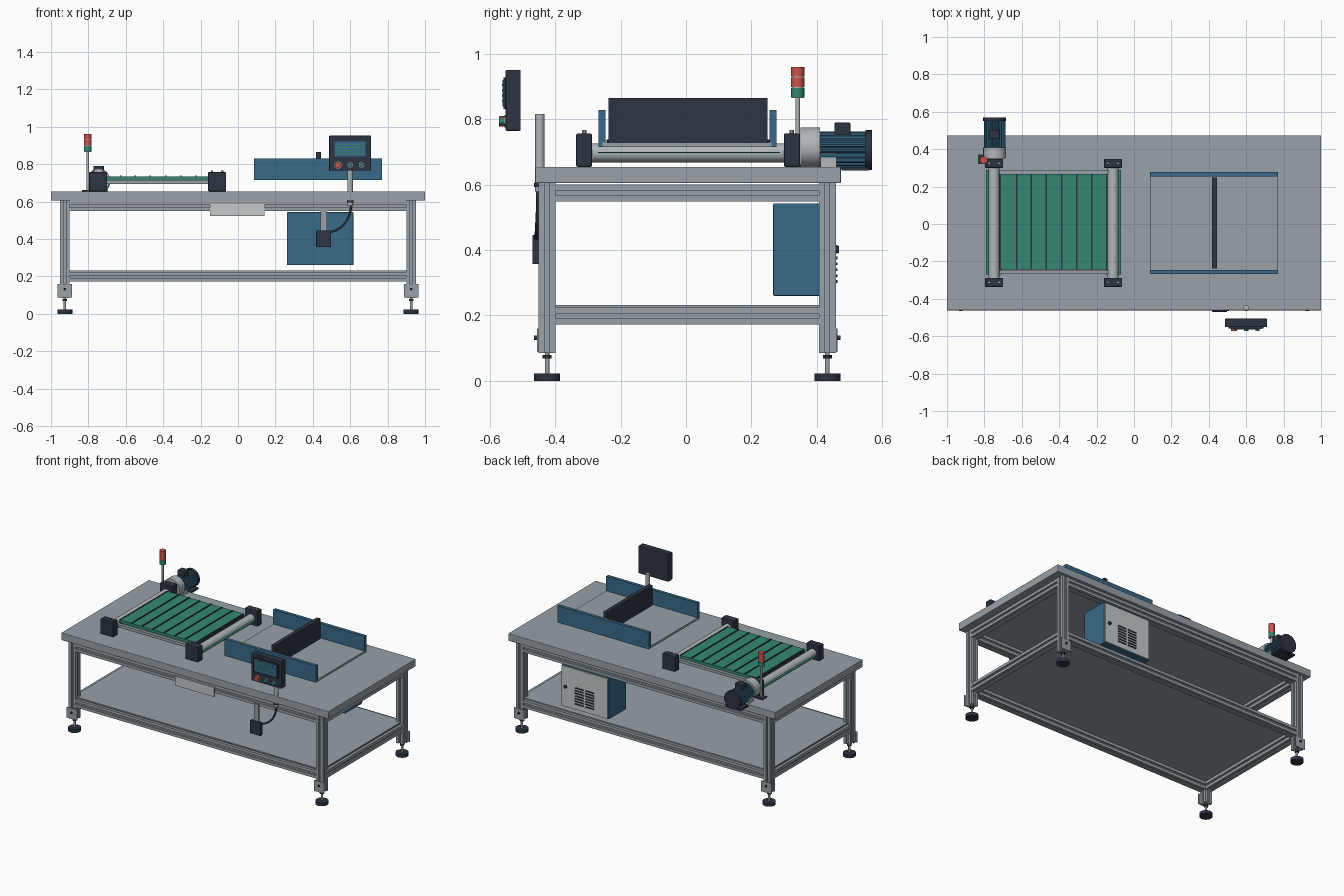
import bpy, bmesh, math
from mathutils import Vector, Matrix

cube = bpy.data.objects.get("Cube")
if cube:
    bpy.data.objects.remove(cube, do_unlink=True)


def material(name, hex_colour):
    def lin(c):
        return c / 12.92 if c <= 0.04045 else ((c + 0.055) / 1.055) ** 2.4
    col = [lin(int(hex_colour[i:i + 2], 16) / 255) for i in (0, 2, 4)] + [1]
    m = bpy.data.materials.new(name)
    m.use_nodes = True
    m.diffuse_color = col
    m.node_tree.nodes["Principled BSDF"].inputs["Base Color"].default_value = col
    return m


GREY = material("frame grey", "98A1A8")
SILVER = material("light silver", "B0B6B9")
PALE = material("pale panel", "C4CACA")
BLUE = material("steel blue", "386A88")
DARK = material("dark navy", "2C3442")
GREEN = material("belt green", "338770")
RED = material("signal red", "CB524B")


def finish(name, bm, mat, smooth=False):
    bmesh.ops.recalc_face_normals(bm, faces=bm.faces)
    me = bpy.data.meshes.new(name)
    bm.to_mesh(me)
    bm.free()
    me.materials.append(mat)
    if smooth:
        for p in me.polygons:
            p.use_smooth = True
        me.set_sharp_from_angle(angle=math.radians(35))
    ob = bpy.data.objects.new(name, me)
    bpy.context.collection.objects.link(ob)
    return ob


def box(name, mat, x, y, z, bevel=0):
    """Box given by its (low, high) range on each axis."""
    bm = bmesh.new()
    bmesh.ops.create_cube(bm, size=1)
    for v in bm.verts:
        v.co = [r[0] + (c + 0.5) * (r[1] - r[0]) for r, c in zip((x, y, z), v.co)]
    if bevel:
        bmesh.ops.bevel(bm, geom=bm.edges[:], offset=bevel, segments=2,
                        affect='EDGES', profile=0.5)
    return finish(name, bm, mat)


def turn(axis):
    return Vector((0, 0, 1)).rotation_difference(Vector(axis)).to_matrix().to_4x4()


def rod(name, mat, start, axis, length, r, sides=28):
    bm = bmesh.new()
    bmesh.ops.create_cone(bm, cap_ends=True, segments=sides, radius1=r, radius2=r, depth=length)
    mid = Vector(start) + Vector(axis) * length / 2
    bm.transform(Matrix.Translation(mid) @ turn(axis))
    return finish(name, bm, mat, True)


def extrude(name, mat, profile, start, axis, length):
    """Sweep a closed 2D outline along an axis."""
    bm = bmesh.new()
    face = bm.faces.new([bm.verts.new((a, b, 0)) for a, b in profile])
    top = bmesh.ops.extrude_face_region(bm, geom=[face])["geom"]
    bmesh.ops.translate(bm, vec=(0, 0, length),
                        verts=[v for v in top if isinstance(v, bmesh.types.BMVert)])
    bm.transform(Matrix.Translation(start) @ turn(axis))
    return finish(name, bm, mat)


def slot_bar(name, start, axis, length, s=0.026):
    """Aluminium bar with a T-shaped groove in each side."""
    quarter = [(s, -s), (s, -0.007), (s - 0.005, -0.007), (s - 0.005, -0.012),
               (s - 0.012, -0.007), (s - 0.012, 0.007), (s - 0.005, 0.012),
               (s - 0.005, 0.007), (s, 0.007)]
    pts = []
    for k in range(4):
        c, n = round(math.cos(k * math.pi / 2)), round(math.sin(k * math.pi / 2))
        pts += [(a * c - b * n, a * n + b * c) for a, b in quarter]
    return extrude(name, GREY, pts, start, axis, length)


X, Y, Z = (1, 0, 0), (0, 1, 0), (0, 0, 1)
FRONT, BACK, SIDE = -0.425, 0.433, 0.926

# Table top and lower shelf
box("table_top", GREY, (-1, 1), (-0.462, 0.474), (0.605, 0.655), 0.003)
box("lower_shelf", GREY, (-0.93, 0.93), (-0.43, 0.44), (0.224, 0.232))

# Legs, levelling feet and corner plates
for y, row, out in ((FRONT, "front", -1), (BACK, "back", 1)):
    for x, side in ((-SIDE, "right"), (SIDE, "left")):
        tag = f"{row}_{side}"
        slot_bar(tag + "_leg", (x, y, 0.085), Z, 0.52)
        rod(tag + "_foot", DARK, (x, y, 0), Z, 0.022, 0.04)
        rod(tag + "_stem", GREY, (x, y, 0.02), Z, 0.066, 0.007, 14)
        rod(tag + "_nut", DARK, (x, y, 0.068), Z, 0.011, 0.014, 6)
        face = y + out * 0.026
        box(tag + "_corner_plate", GREY, (x - 0.038, x + 0.038),
            sorted((face, face + out * 0.005)), (0.088, 0.16))
        rod(tag + "_plate_bolt", DARK, (x, face, 0.132), (0, out, 0), 0.014, 0.007, 12)

# Long and short rails at both heights
for z, level in ((0.198, "lower"), (0.575, "upper")):
    for y, row in ((FRONT, "front"), (BACK, "back")):
        slot_bar(f"{level}_{row}_rail", (-0.9, y, z), X, 1.8)
    for x, side in ((-SIDE, "right"), (SIDE, "left")):
        slot_bar(f"{level}_{side}_rail", (x, -0.4, z), Y, 0.807)

# Conveyor rollers, bearing blocks and end strips
for x, end in ((-0.748, "drive"), (-0.112, "idle")):
    rod(end + "_roller", SILVER, (x, -0.3, 0.698), Y, 0.61, 0.029)
    box(end + "_end_strip", GREEN, (x - 0.043, x + 0.043), (-0.27, 0.288), (0.697, 0.7))
    for y, row in ((-0.312, "front"), (0.324, "back")):
        box(f"{end}_{row}_block", DARK, (x - 0.048, x + 0.048),
            (y - 0.024, y + 0.024), (0.655, 0.757), 0.004)
        for dx in (-0.027, 0.027):
            rod(f"{end}_{row}_bolt", SILVER, (x + dx, y, 0.755), Z, 0.012, 0.007, 10)

# Conveyor belt with cross strips and side beams
box("conveyor_belt", GREEN, (-0.717, -0.143), (-0.243, 0.267), (0.714, 0.734))
for x in (-0.626, -0.55, -0.47, -0.385, -0.305, -0.225):
    box("belt_cross_strip", DARK, (x - 0.004, x + 0.004), (-0.243, 0.267), (0.733, 0.738))
for x in (-0.715, -0.145):
    box("belt_end_edge", DARK, (x - 0.004, x + 0.004), (-0.243, 0.267), (0.712, 0.736))
for y in (-0.257, 0.277):
    box("conveyor_side_beam", GREY, (-0.72, -0.14), (y - 0.011, y + 0.011), (0.695, 0.714))

# Drive gearbox and finned motor
MX, MZ = -0.745, 0.706
rod("gearbox", SILVER, (MX, 0.35, 0.715), Y, 0.06, 0.061)
box("gearbox_foot", SILVER, (MX - 0.05, MX + 0.05), (0.412, 0.46), (0.655, 0.71))
fins = [((0.057 if i % 4 < 2 else 0.051) * math.cos(i * math.tau / 80),
         (0.057 if i % 4 < 2 else 0.051) * math.sin(i * math.tau / 80)) for i in range(80)]
extrude("motor_body", BLUE, fins, (MX, 0.408, MZ), Y, 0.144)
rod("motor_fan_cover", DARK, (MX, 0.55, MZ), Y, 0.02, 0.061)
box("motor_terminal_box", DARK, (MX - 0.028, MX + 0.028), (0.454, 0.503), (0.75, 0.79), 0.003)
box("motor_base", DARK, (MX - 0.058, MX + 0.058), (0.476, 0.56), (0.644, 0.655))

# Signal tower
TX, TY = -0.803, 0.342
box("tower_base", DARK, (TX - 0.03, TX + 0.03), (TY - 0.02, TY + 0.03), (0.655, 0.662))
rod("tower_pole", SILVER, (TX, TY, 0.655), Z, 0.3, 0.007, 16)
for z, h, mat in ((0.867, 0.029, GREEN), (0.9, 0.028, RED), (0.932, 0.028, RED)):
    rod("tower_lamp", mat, (TX, TY, z), Z, h, 0.02)
rod("tower_core", SILVER, (TX, TY, 0.866), Z, 0.09, 0.018)

# Product tray with guides and divider
box("tray", GREY, (0.085, 0.77), (-0.255, 0.262), (0.716, 0.73))
for y in (-0.257, 0.266):
    box("tray_guide", BLUE, (0.085, 0.77), (y - 0.011, y + 0.011), (0.716, 0.829))
box("tray_divider", DARK, (0.417, 0.444), (-0.237, 0.249), (0.728, 0.866))

# Control panel with screen and buttons
box("control_panel", DARK, (0.487, 0.711), (-0.552, -0.506), (0.765, 0.952), 0.004)
box("screen_bezel", DARK, (0.506, 0.692), (-0.559, -0.55), (0.832, 0.929))
box("screen", BLUE, (0.515, 0.683), (-0.561, -0.558), (0.84, 0.921))
for i, w in enumerate((0.14, 0.11, 0.14, 0.12)):
    z = 0.855 + i * 0.016
    box("screen_line", GREEN, (0.53, 0.53 + w), (-0.563, -0.56), (z, z + 0.005))
for x, r, mat in ((0.535, 0.016, RED), (0.6, 0.011, GREEN), (0.66, 0.011, GREEN)):
    rod("button_collar", SILVER, (x, -0.55, 0.795), (0, -1, 0), 0.006, r + 0.003, 20)
    rod("panel_button", mat, (x, -0.55, 0.795), (0, -1, 0), 0.022, r, 20)
rod("panel_pole", SILVER, (0.6, -0.447, 0.58), Z, 0.237, 0.0145)
rod("pole_collar", DARK, (0.6, -0.447, 0.594), Z, 0.011, 0.018)

# Switch box, its bracket and the cable
box("switch_bracket", GREY, (0.44, 0.475), (-0.458, -0.45), (0.44, 0.56))
box("switch_box", DARK, (0.418, 0.497), (-0.47, -0.448), (0.357, 0.446), 0.003)
curve = bpy.data.curves.new("panel_cable", 'CURVE')
curve.dimensions = '3D'
curve.bevel_depth = 0.006
curve.use_fill_caps = True
spline = curve.splines.new('BEZIER')
spline.bezier_points.add(1)
for p, co, hl, hr in zip(spline.bezier_points,
                         ((0.605, -0.452, 0.59), (0.485, -0.458, 0.435)),
                         ((0.605, -0.452, 0.62), (0.57, -0.458, 0.45)),
                         ((0.605, -0.452, 0.52), (0.46, -0.458, 0.43))):
    p.co, p.handle_left, p.handle_right = co, hl, hr
cable = bpy.data.objects.new("panel_cable", curve)
curve.materials.append(DARK)
bpy.context.collection.objects.link(cable)

# Front blank plate
box("front_plate", PALE, (-0.15, 0.143), (-0.459, -0.45), (0.524, 0.588))

# Electrical cabinet with door, vents and handle
box("cabinet", BLUE, (0.262, 0.617), (0.267, 0.45), (0.26, 0.543), 0.003)
box("cabinet_door", PALE, (0.268, 0.611), (0.449, 0.459), (0.266, 0.537))
rod("cabinet_handle", DARK, (0.58, 0.455, 0.402), Y, 0.014, 0.011, 20)
for x in (0.4, 0.478):
    for i in range(7):
        z = 0.3 + i * 0.018
        box("cabinet_vent", DARK, (x - 0.032, x + 0.032), (0.455, 0.463), (z, z + 0.008))
